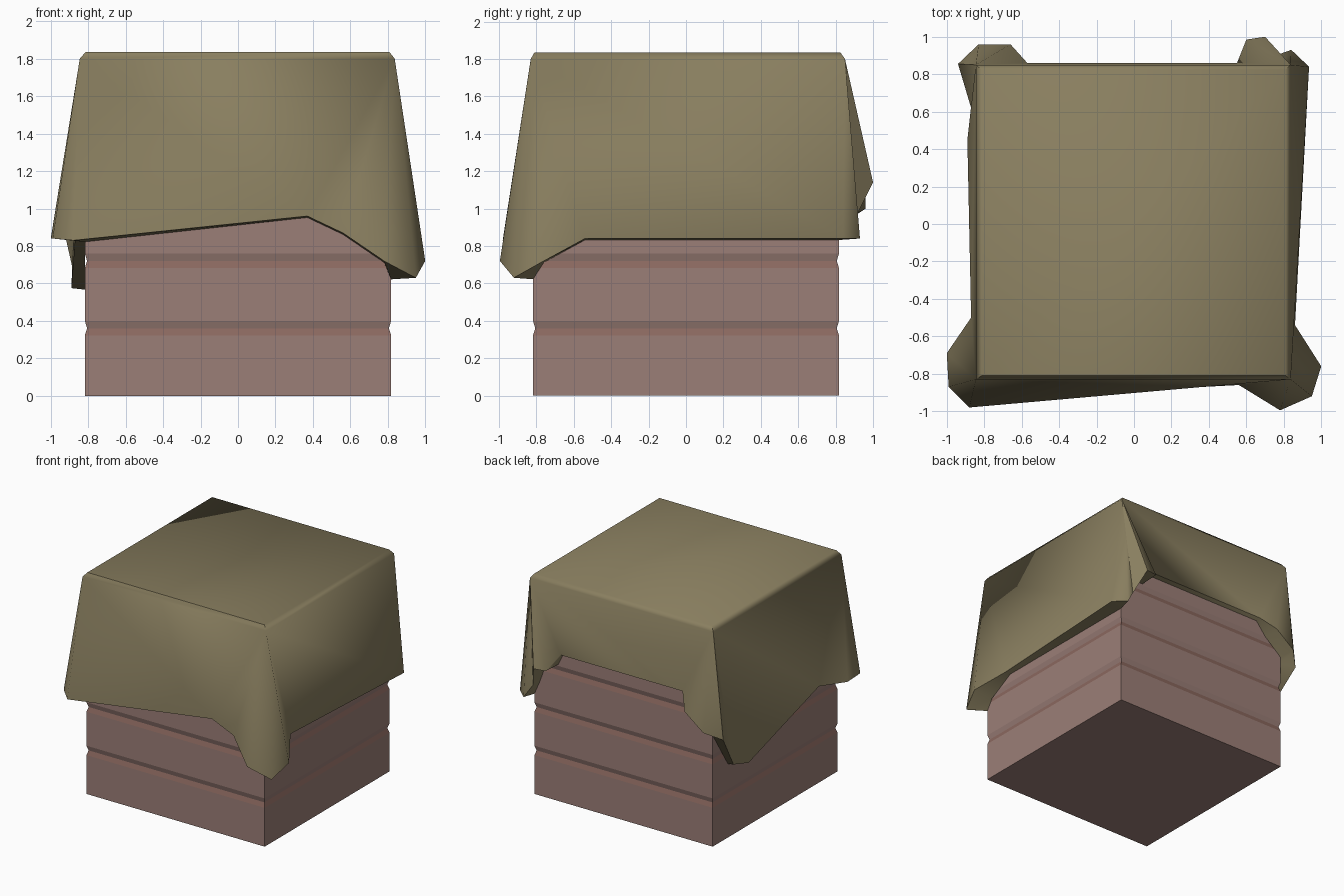
import bpy, bmesh, math

if "Cube" in bpy.data.objects:
    bpy.data.objects.remove(bpy.data.objects["Cube"])


def material(name, color):
    m = bpy.data.materials.new(name)
    m.diffuse_color = (*color, 1)
    m.use_nodes = True
    m.node_tree.nodes["Principled BSDF"].inputs["Base Color"].default_value = m.diffuse_color
    return m


def make_object(name, bm, mats):
    me = bpy.data.meshes.new(name)
    bm.to_mesh(me)
    bm.free()
    for m in mats:
        me.materials.append(m)
    ob = bpy.data.objects.new(name, me)
    bpy.context.collection.objects.link(ob)
    return ob


wood = material("wood", (0.33, 0.21, 0.185))
groove = material("groove", (0.26, 0.14, 0.115))
fabric = material("fabric", (0.25, 0.21, 0.115))

# Crate: five stacked boards with shallow V grooves between them
R, DEPTH, PITCH = 0.818, 0.012, 0.36
profile = [(R, 0, 0)]
for k in range(1, 5):
    z = k * PITCH
    profile += [(R, z - 0.038, 1), (R - DEPTH, z, 0), (R, z + 0.04, 0)]
profile.append((R, 1.8, 0))

bm = bmesh.new()
rings = [[bm.verts.new((sx * r, sy * r, z))
          for sx, sy in ((-1, -1), (1, -1), (1, 1), (-1, 1))]
         for r, z, _ in profile]
for i in range(len(rings) - 1):
    a, b = rings[i], rings[i + 1]
    for j in range(4):
        n = (j + 1) % 4
        bm.faces.new((a[j], a[n], b[n], b[j])).material_index = profile[i][2]
bm.faces.new(rings[0][::-1])
bm.faces.new(rings[-1])
make_object("crate", bm, [wood, groove])

# Cloth hem, grouped by the top corner each stretch hangs from;
# a group's last point is shared with the next corner
hem = [
    [(-.87, -.50, .84), (-1.0, -.69, .84), (-.99, -.87, .84),
     (-.88, -.98, .83), (.37, -.87, .96)],
    [(.56, -.86, .87), (.78, -.995, .72), (.95, -.92, .63),
     (1.0, -.76, .72), (.86, -.54, .84), (.935, .84, .84)],
    [(.84, .93, .84), (.77, .905, .95), (.70, 1.0, 1.14),
     (.60, .985, 1.14), (.55, .86, 1.24), (-.57, .86, 1.24)],
    [(-.66, .96, 1.13), (-.83, .96, 1.0), (-.94, .855, .93),
     (-.87, .62, .62), (-.89, .45, .575)],
]

bm = bmesh.new()
rim = [bm.verts.new(p) for p in
       ((-.845, -.83, 1.80), (.837, -.83, 1.80), (.837, .85, 1.80), (-.845, .85, 1.80))]
top = [bm.verts.new(p) for p in
       ((-.815, -.81, 1.835), (.81, -.81, 1.835), (.81, .825, 1.835), (-.815, .825, 1.835))]

# Top panel and rounded rim
bm.faces.new((top[0], top[1], top[2]))
bm.faces.new((top[0], top[2], top[3]))
for j in range(4):
    n = (j + 1) % 4
    bm.faces.new((rim[j], rim[n], top[n], top[j]))

# Draped sides: triangle fans from each corner
verts = [[bm.verts.new(p) for p in g] for g in hem]
loop = [v for g in verts for v in g]
for j in range(4):
    fan = verts[j] if j == 0 else [verts[j - 1][-1]] + verts[j]
    if j == 3:
        fan = fan + [loop[0]]
    for a, b in zip(fan, fan[1:]):
        bm.faces.new((rim[j], a, b))
    bm.faces.new((rim[j], fan[-1], rim[(j + 1) % 4]))

# Underside lip running from the hem back to the crate
def clamp(v):
    return max(-R, min(R, v))

inner = [bm.verts.new((clamp(v.co.x), clamp(v.co.y), v.co.z - 0.008)) for v in loop]
for i in range(len(loop)):
    n = (i + 1) % len(loop)
    bm.faces.new((loop[i], inner[i], inner[n], loop[n]))

cloth = make_object("cloth_cover", bm, [fabric])
bpy.context.view_layer.objects.active = cloth
cloth.select_set(True)
bpy.ops.object.shade_smooth_by_angle(angle=math.radians(60))
